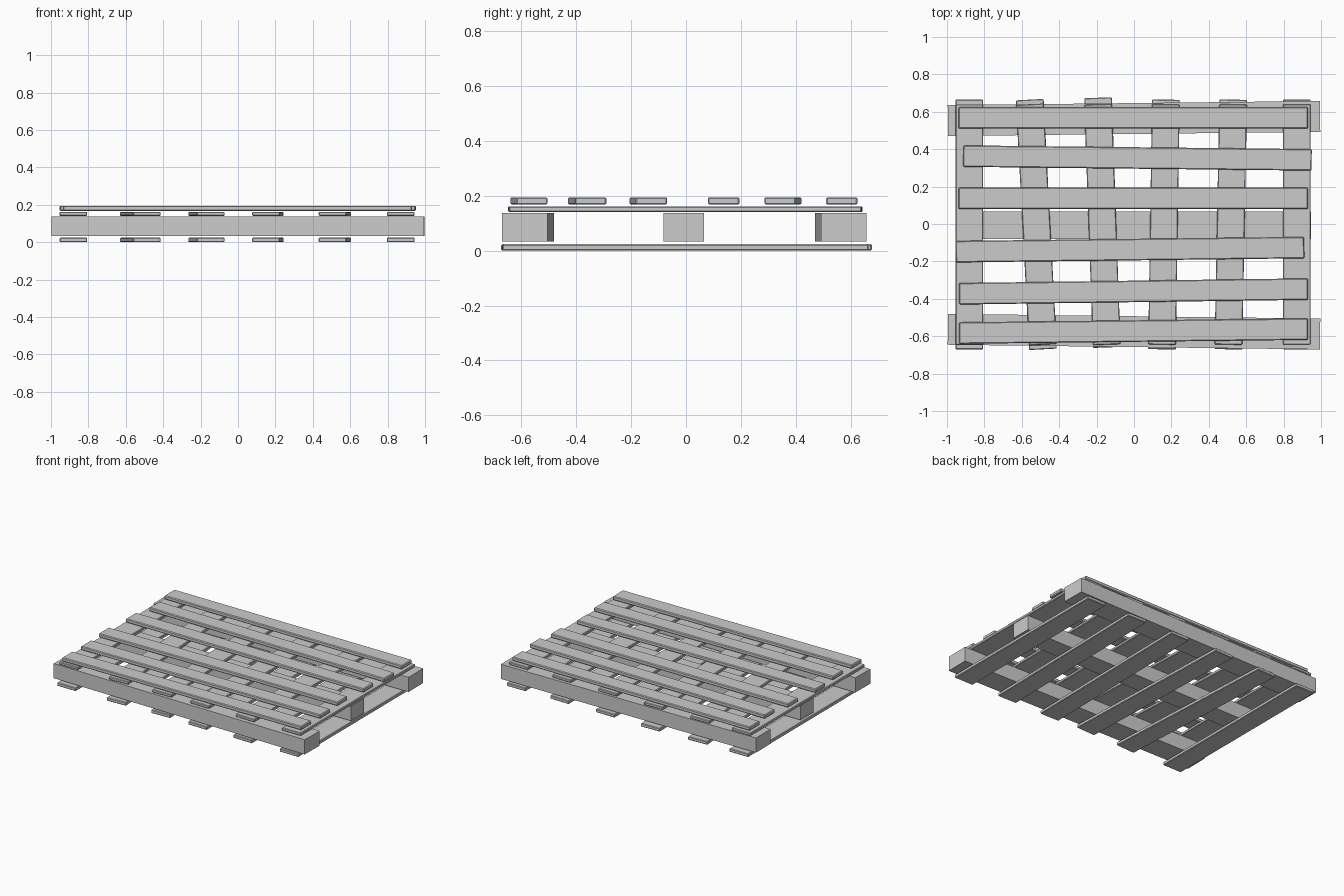
import bpy
from math import atan2, hypot
from mathutils import Matrix

cube = bpy.data.objects.get("Cube")
if cube:
    bpy.data.objects.remove(cube, do_unlink=True)

grey = bpy.data.materials.new("plain_grey")
grey.use_nodes = True
COLOUR = (0.6, 0.6, 0.6, 1)
grey.diffuse_color = COLOUR
grey.node_tree.nodes["Principled BSDF"].inputs["Base Color"].default_value = COLOUR


def plank(name, start, end, width, z0, z1, bevel=0.0):
    """Box running between two points of its centre line, seen from above."""
    dx, dy = end[0] - start[0], end[1] - start[1]
    bpy.ops.mesh.primitive_cube_add(size=1)
    ob = bpy.context.object
    ob.name = name
    ob.data.transform(Matrix.Diagonal((hypot(dx, dy), width, z1 - z0, 1)))
    ob.location = ((start[0] + end[0]) / 2, (start[1] + end[1]) / 2, (z0 + z1) / 2)
    ob.rotation_euler.z = atan2(dy, dx)
    ob.data.materials.append(grey)
    if bevel:
        mod = ob.modifiers.new("soft_edges", "BEVEL")
        mod.width = bevel
        mod.segments = 1
    return ob


# Three heavy beams: name, half length, centre y at left and right ends, width
for name, half, ya, yb, width in (
        ("front_beam", 0.995, -0.563, -0.588, 0.165),
        ("middle_beam", 0.945, -0.008, -0.008, 0.147),
        ("back_beam", 0.995, 0.553, 0.575, 0.165)):
    plank(name, (-half, ya), (half, yb), width, 0.034, 0.138)

# Cross boards above and below the beams: centre x at front and back, y shift
cross = ((-0.88, -0.88, 0), (-0.487, -0.557, 0), (-0.146, -0.192, 0.01),
         (0.15, 0.17, 0), (0.505, 0.53, 0), (0.87, 0.87, 0))
for i, (xf, xb, shift) in enumerate(cross, 1):
    plank(f"bottom_board_{i}", (xf, -0.67 + shift), (xb, 0.665 + shift),
          0.148, 0.0, 0.024, 0.004)
    plank(f"top_cross_board_{i}", (xf, -0.645), (xb, 0.64),
          0.148, 0.141, 0.162, 0.004)

# Deck slats: left x, right x, centre y at left and right ends
slats = ((-0.935, 0.93, -0.583, -0.562), (-0.935, 0.93, -0.373, -0.348),
         (-0.953, 0.91, -0.148, -0.126), (-0.938, 0.93, 0.137, 0.137),
         (-0.913, 0.95, 0.363, 0.343), (-0.938, 0.93, 0.568, 0.568))
for i, (xl, xr, yl, yr) in enumerate(slats, 1):
    plank(f"deck_slat_{i}", (xl, yl), (xr, yr), 0.115, 0.168, 0.195, 0.005)
